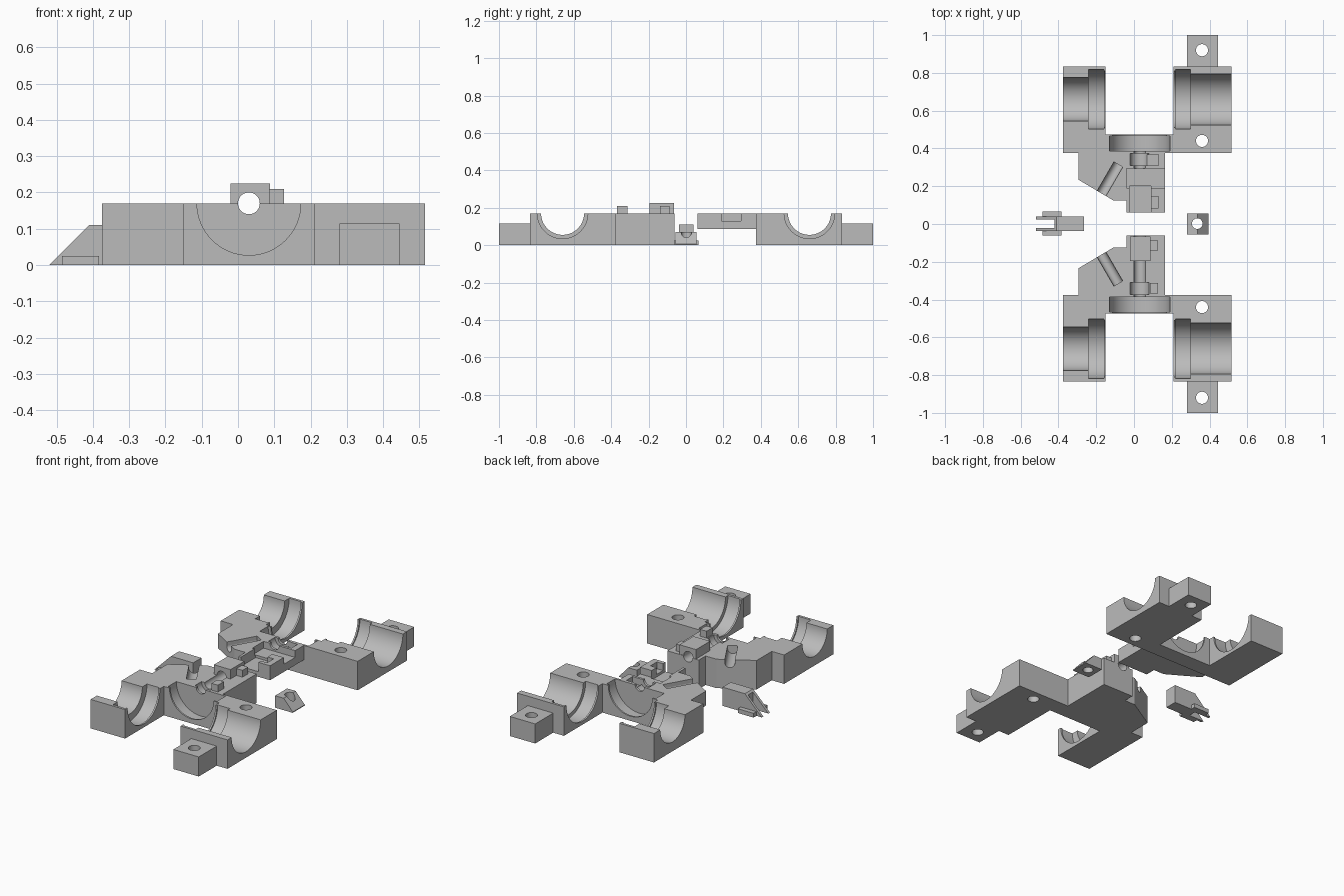
import bpy, bmesh, math
from mathutils import Matrix, Vector

cube = bpy.data.objects.get("Cube")
if cube:
    bpy.data.objects.remove(cube)

grey = bpy.data.materials.new("plain grey")
grey.use_nodes = True
colour = (0.5, 0.5, 0.5, 1)
grey.diffuse_color = colour
grey.node_tree.nodes["Principled BSDF"].inputs["Base Color"].default_value = colour


def make(name, bm):
    bmesh.ops.recalc_face_normals(bm, faces=bm.faces)
    mesh = bpy.data.meshes.new(name)
    bm.to_mesh(mesh)
    bm.free()
    mesh.materials.append(grey)
    obj = bpy.data.objects.new(name, mesh)
    bpy.context.collection.objects.link(obj)
    return obj


def box(name, x, y, z, side=1):
    """Box from ranges; side mirrors it across y."""
    bm = bmesh.new()
    bmesh.ops.create_cube(bm, size=1)
    for v in bm.verts:
        v.co = [r[0] + (c + 0.5) * (r[1] - r[0]) for r, c in zip((x, y, z), v.co)]
        v.co.y *= side
    return make(name, bm)


def rod(name, a, b, r, side=1):
    """Cylinder between two points."""
    a, b = Vector(a), Vector(b)
    a.y *= side
    b.y *= side
    turn = (b - a).to_track_quat('Z', 'Y').to_matrix().to_4x4()
    bm = bmesh.new()
    bmesh.ops.create_cone(bm, cap_ends=True, segments=64, radius1=r, radius2=r,
                          depth=(b - a).length,
                          matrix=Matrix.Translation((a + b) / 2) @ turn)
    return make(name, bm)


def prism(name, points, depth):
    """Extrude a planar outline along a vector."""
    bm = bmesh.new()
    face = bm.faces.new([bm.verts.new(p) for p in points])
    new = bmesh.ops.extrude_face_region(bm, geom=[face])["geom"]
    bmesh.ops.translate(bm, vec=depth,
                        verts=[g for g in new if isinstance(g, bmesh.types.BMVert)])
    return make(name, bm)


def carve(obj, cutters):
    bpy.context.view_layer.objects.active = obj
    for c in cutters:
        mod = obj.modifiers.new("cut", 'BOOLEAN')
        mod.operation = 'DIFFERENCE'
        mod.solver = 'EXACT'
        mod.object = c
        bpy.ops.object.modifier_apply(modifier=mod.name)
        bpy.data.objects.remove(c)


TOP = 0.17    # parting plane height
AXLE = 0.66   # cross axle position
SHAFT = 0.03  # long shaft position

outline = [(-.375, .833), (-.375, .375), (-.295, .375), (-.295, .235), (-.11, .125),
           (-.04, .125), (-.04, .062), (.165, .062), (.165, .375), (.515, .375),
           (.515, .833), (.445, .833), (.445, 1), (.28, 1), (.28, .833),
           (.21, .833), (.21, .475), (-.15, .475), (-.15, .833)]


def housing(name, side):
    obj = prism(name, [(x, y * side, 0) for x, y in outline], (0, 0, TOP))
    # raised nose underside and lowered lug
    cuts = [box("c", (-.5, .3), (0, .375), (-.1, .085), side),
            box("c", (.25, .5), (.833, 1.1), (.115, .3), side)]
    # screw holes
    for y in (.44, .92):
        cuts.append(rod("c", (.36, y, -.1), (.36, y, .3), .032, side))
    # axle bores and bearing seats
    for x0, x1, r in ((-.5, -.23, .115), (-.24, -.16, .158), (-.17, -.1, .15),
                      (.17, .225, .15), (.22, .3, .158), (.29, .6, .135)):
        cuts.append(rod("c", (x0, AXLE, TOP), (x1, AXLE, TOP), r, side))
    # wheel recess, its lip and the stepped shaft bore
    for y0, y1, r in ((.387, .465, .16), (.46, .5, .143),
                      (.03, .4, .03), (.31, .372, .05)):
        cuts.append(rod("c", (SHAFT, y0, TOP), (SHAFT, y1, TOP), r, side))
    # side-open pocket across the nose
    cuts.append(box("c", (-.04, .3), (.19, .295), (.13, .3), side))
    # slanted channel with a round floor
    a, b = Vector((-.195, .122, .15)), Vector((-.083, .315, .15))
    cuts.append(rod("c", a, b, .027, side))
    across = Vector((.866, -.5, 0)) * .027
    corners = [a + across, b + across, b - across, a - across]
    cuts.append(prism("c", [(p.x, p.y * side, p.z) for p in corners], (0, 0, .1)))
    return obj, cuts


# back half with sockets for the block and teeth
back, cuts = housing("back_housing", 1)
cuts += [box("c", (-.025, .09), (.03, .2), (.115, .3)),
         box("c", (.08, .13), (.085, .145), (.13, .3)),
         box("c", (.07, .13), (.31, .368), (.13, .3))]
carve(back, cuts)

# front half with a bearing block and locating teeth
front, cuts = housing("front_housing", -1)
carve(front, cuts)
block = box("shaft_block", (-.02, .088), (-.195, -.065), (TOP, .225))
carve(block, [rod("c", (SHAFT, -.3, TOP), (SHAFT, 0, TOP), .03)])
box("inner_tooth", (.085, .127), (-.14, -.088), (.16, .21))
box("outer_tooth", (.085, .127), (-.368, -.313), (.16, .21))

# sliding latch with a forked, slanted tip
latch = prism("latch", [(-.52, -.037, 0), (-.265, -.037, 0),
                        (-.265, -.037, .11), (-.41, -.037, .11)], (0, .076, 0))
carve(latch, [box("c", (-.6, -.42), (-.021, .024), (-.1, .3))])
for name, y in (("right_latch_rail", (-.062, -.03)), ("left_latch_rail", (.03, .066))):
    box(name, (-.485, -.383), y, (0, .025))

# wedge with a vertical hole
wedge = prism("wedge", [(.28, -.056, 0), (.395, -.056, 0), (.395, -.056, .005),
                        (.336, -.056, .07), (.28, -.056, .07)], (0, .112, 0))
carve(wedge, [rod("c", (.335, .002, -.1), (.335, .002, .2), .028)])

# smooth the bores, keep edges crisp
bpy.ops.object.select_all(action='DESELECT')
for obj in (back, front, block, wedge):
    obj.select_set(True)
bpy.context.view_layer.objects.active = back
bpy.ops.object.shade_smooth_by_angle(angle=math.radians(30))
